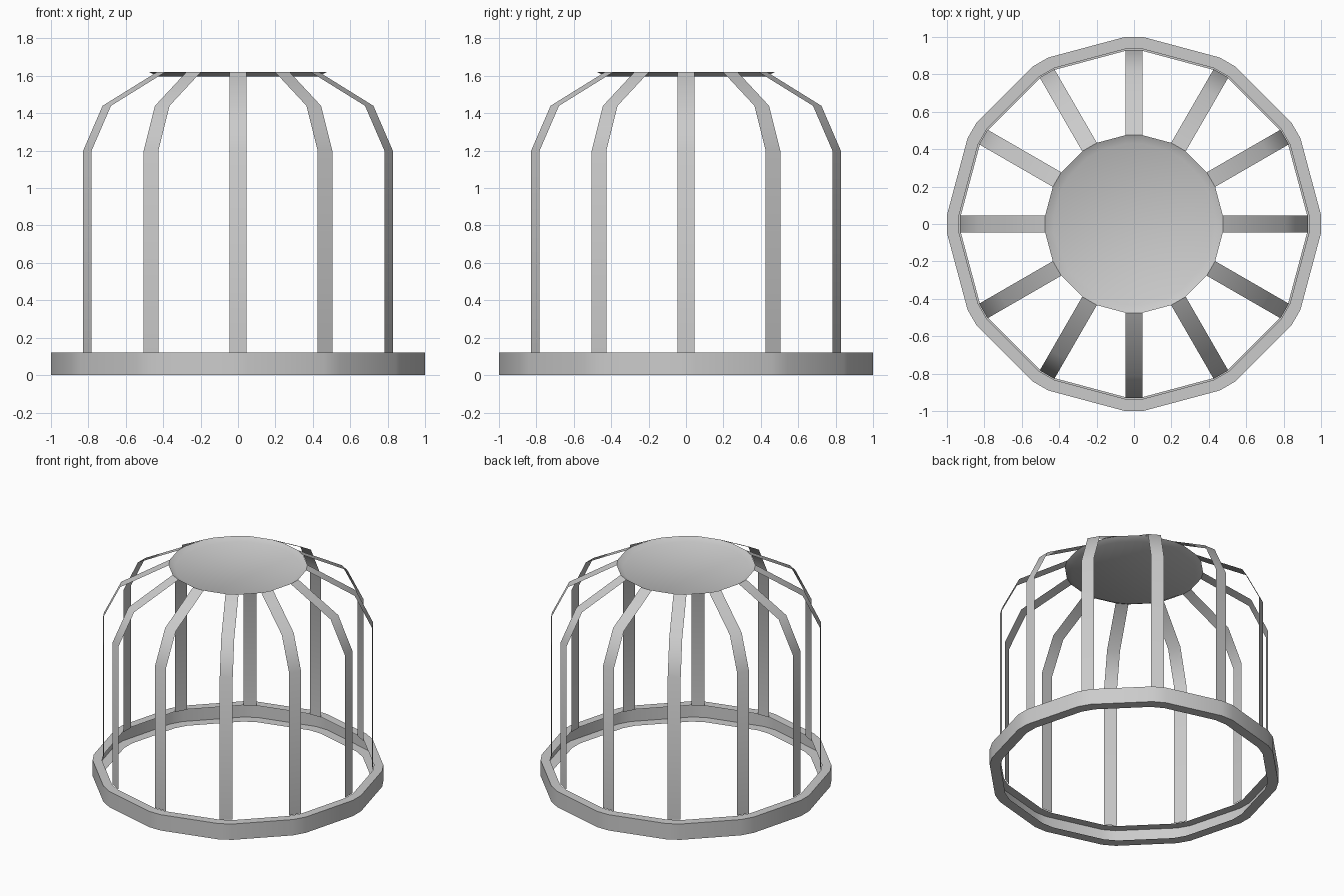
import bpy, bmesh
from math import sin, cos, radians

if "Cube" in bpy.data.objects:
    bpy.data.objects.remove(bpy.data.objects["Cube"])

RIBS = 12
HALF = 0.045  # half the width of one rib


def loop_points(r, z, half=HALF):
    """Closed outline with one short side at every rib."""
    pts = []
    for i in range(RIBS):
        a = radians(360 / RIBS * i)
        for s in (-half, half):
            pts.append((r * cos(a) - s * sin(a), r * sin(a) + s * cos(a), z))
    return pts


def finish(bm, name):
    mesh = bpy.data.meshes.new(name)
    bm.to_mesh(mesh)
    bm.free()
    ob = bpy.data.objects.new(name, mesh)
    bpy.context.collection.objects.link(ob)
    bpy.ops.object.select_all(action='DESELECT')
    ob.select_set(True)
    bpy.context.view_layer.objects.active = ob
    bpy.ops.object.shade_smooth_by_angle(angle=radians(40))
    return ob


def band(name, profile, half=HALF, fill=False):
    """Sweep an open (r, z) profile around the rib outline."""
    bm = bmesh.new()
    loops = [[bm.verts.new(p) for p in loop_points(r, z, half)] for r, z in profile]
    n = 2 * RIBS
    for a, b in zip(loops, loops[1:]):
        for i in range(n):
            j = (i + 1) % n
            bm.faces.new((a[i], a[j], b[j], b[i]))
    if fill:
        bm.faces.new(loops[-1])
    return finish(bm, name)


# Base ring: channel open towards the inside
band("base_ring", [(0.925, 0), (1.0, 0), (1.0, 0.12), (0.935, 0.12)], half=0.048)

# Shallow dished cap
band("top_cap", [(0.475, 1.62), (0.43, 1.597)], fill=True)

# Thin bent ribs
rib_profile = [(0.93, 0.12), (0.93, 1.2), (0.81, 1.44), (0.475, 1.62)]
for k in range(RIBS):
    a = radians(360 / RIBS * k)
    bm = bmesh.new()
    rows = [[bm.verts.new((r * cos(a) - s * sin(a), r * sin(a) + s * cos(a), z))
             for s in (-HALF, HALF)] for r, z in rib_profile]
    for p, q in zip(rows, rows[1:]):
        bm.faces.new((p[0], p[1], q[1], q[0]))
    finish(bm, f"rib_{k + 1}")
